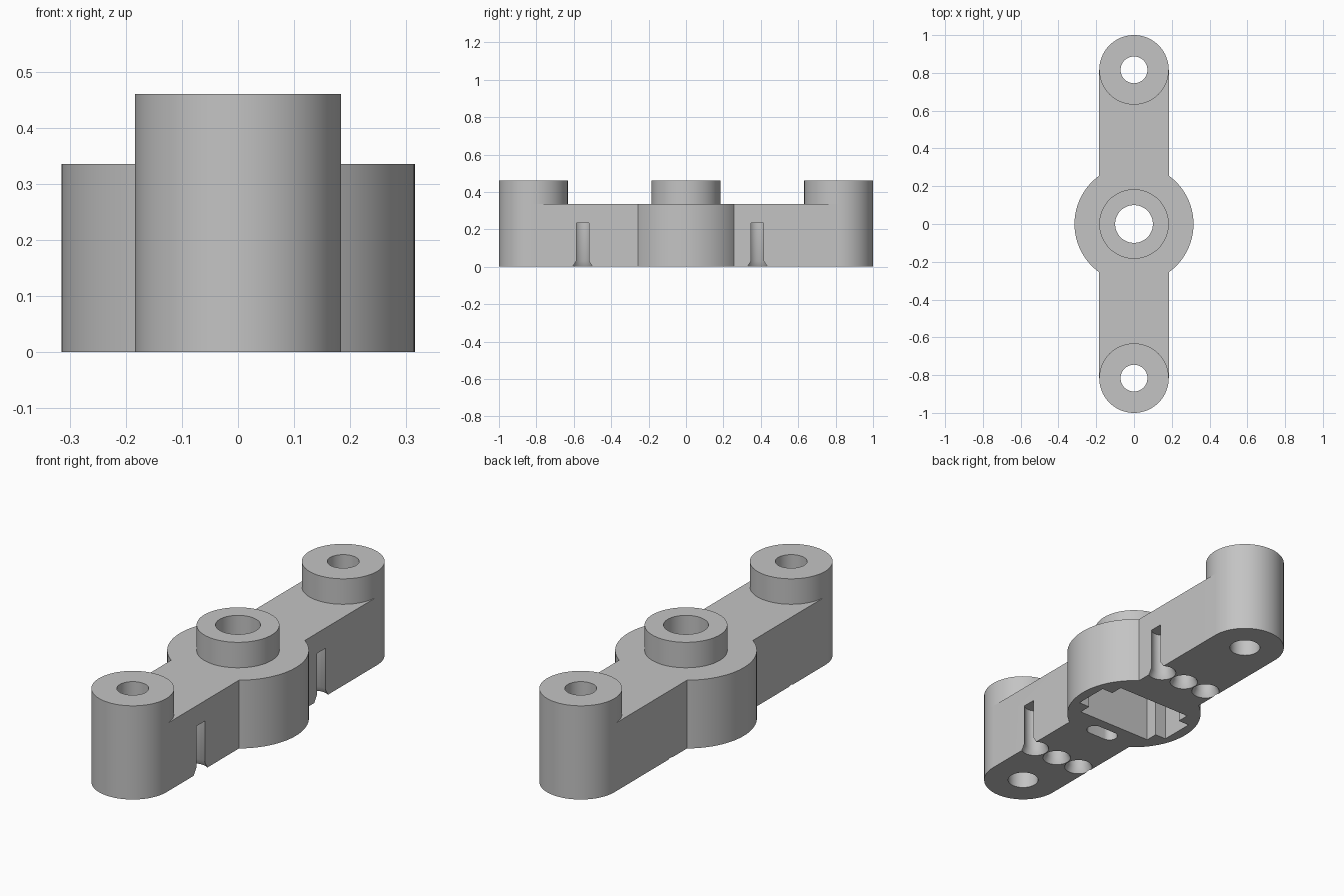
import bpy
import bmesh
from math import acos, cos, sin, pi, radians, tau

if "Cube" in bpy.data.objects:
    bpy.data.objects.remove(bpy.data.objects["Cube"])

BAR_R, DISC_R, END_Y = 0.184, 0.315, 0.816
BAR_TOP, COLLAR_TOP, POCKET_TOP = 0.335, 0.46, 0.235
HUB_HOLE, END_HOLE = 0.1, 0.071

grey = bpy.data.materials.new("plain_grey")
grey.use_nodes = True
colour = (0.55, 0.55, 0.55, 1)
grey.diffuse_color = colour
grey.node_tree.nodes["Principled BSDF"].inputs["Base Color"].default_value = colour


def arc(x, y, r, start, end, n):
    return [(x + r * cos(start + (end - start) * i / n),
             y + r * sin(start + (end - start) * i / n)) for i in range(n + 1)]


def circle(x, y, r, n=64):
    return arc(x, y, r, 0, tau, n)[:-1]


def loft(name, layers, capped=True):
    """Skin matching outlines, given as (outline, z) pairs."""
    bm = bmesh.new()
    rings = [[bm.verts.new((x, y, z)) for x, y in outline] for outline, z in layers]
    pairs = list(zip(rings, rings[1:]))
    if not capped:
        pairs.append((rings[-1], rings[0]))
    for low, high in pairs:
        for i in range(len(low)):
            j = (i + 1) % len(low)
            bm.faces.new((low[i], low[j], high[j], high[i]))
    if capped:
        bm.faces.new(rings[0][::-1])
        bm.faces.new(rings[-1])
    bmesh.ops.recalc_face_normals(bm, faces=bm.faces)
    mesh = bpy.data.meshes.new(name)
    bm.to_mesh(mesh)
    bm.free()
    mesh.materials.append(grey)
    obj = bpy.data.objects.new(name, mesh)
    bpy.context.collection.objects.link(obj)
    return obj


# Bar outline: central disc with two round-ended arms
turn = acos(BAR_R / DISC_R)
outline = arc(0, 0, DISC_R, -turn, turn, 40)
outline += arc(0, END_Y, BAR_R, 0, pi, 40)
outline += arc(0, 0, DISC_R, pi - turn, pi + turn, 40)
outline += arc(0, -END_Y, BAR_R, pi, tau, 40)
bar = loft("mounting_bar", [(outline, 0), (outline, BAR_TOP)])


# Cutters for the holes and the underside recesses
def hole(name, shape, top):
    return loft(name, [(shape, -0.02), (shape, top)])


cutters = [hole("hub_hole_cutter", circle(0, 0, HUB_HOLE), 0.6)]
for side in (-1, 1):
    cutters.append(hole("end_hole_cutter", circle(0, side * END_Y, END_HOLE), 0.6))

# Rectangular pocket with a notch at each end
a, b, c, d = 0.205, 0.265, 0.085, 0.147
quarter = [(b, c), (a, c), (a, d)]
half = quarter + [(-x, y) for x, y in reversed(quarter)]
pocket = half + [(x, -y) for x, y in reversed(half)]
cutters.append(hole("pocket_cutter", pocket, POCKET_TOP))

# Small rounded slot beside the pocket
slot = arc(0.045, -0.235, 0.038, -pi / 2, pi / 2, 16)
slot += arc(-0.045, -0.235, 0.038, pi / 2, 3 * pi / 2, 16)
cutters.append(hole("slot_cutter", slot, POCKET_TOP))

# Rows of countersunk blind holes; the outer ones break through one side
for y in (-0.553, 0.382):
    for step in (-1, 0, 1):
        x = 0.013 + 0.134 * step
        rings = ((0.075, -0.02), (0.05, 0.03), (0.05, POCKET_TOP))
        cutters.append(loft("countersink_cutter",
                            [(circle(x, y, r, 40), z) for r, z in rings]))

for cutter in cutters:
    cutter.hide_render = True
    mod = bar.modifiers.new(cutter.name, "BOOLEAN")
    mod.operation = "DIFFERENCE"
    mod.solver = "EXACT"
    mod.object = cutter

# Bake the cuts and discard the cutters
graph = bpy.context.evaluated_depsgraph_get()
bar_mesh = bpy.data.meshes.new_from_object(bar.evaluated_get(graph))
bar.modifiers.clear()
bar.data = bar_mesh
for cutter in cutters:
    bpy.data.objects.remove(cutter)


# Raised collars around the through holes
def collar(name, y, inner):
    ring_out, ring_in = circle(0, y, BAR_R, 80), circle(0, y, inner, 80)
    return loft(name, [(ring_out, BAR_TOP), (ring_out, COLLAR_TOP),
                       (ring_in, COLLAR_TOP), (ring_in, BAR_TOP)], capped=False)


parts = [bar,
         collar("hub_collar", 0, HUB_HOLE),
         collar("front_collar", -END_Y, END_HOLE),
         collar("back_collar", END_Y, END_HOLE)]

bpy.ops.object.select_all(action="DESELECT")
for part in parts:
    part.select_set(True)
bpy.context.view_layer.objects.active = bar
bpy.ops.object.shade_smooth_by_angle(angle=radians(30))
